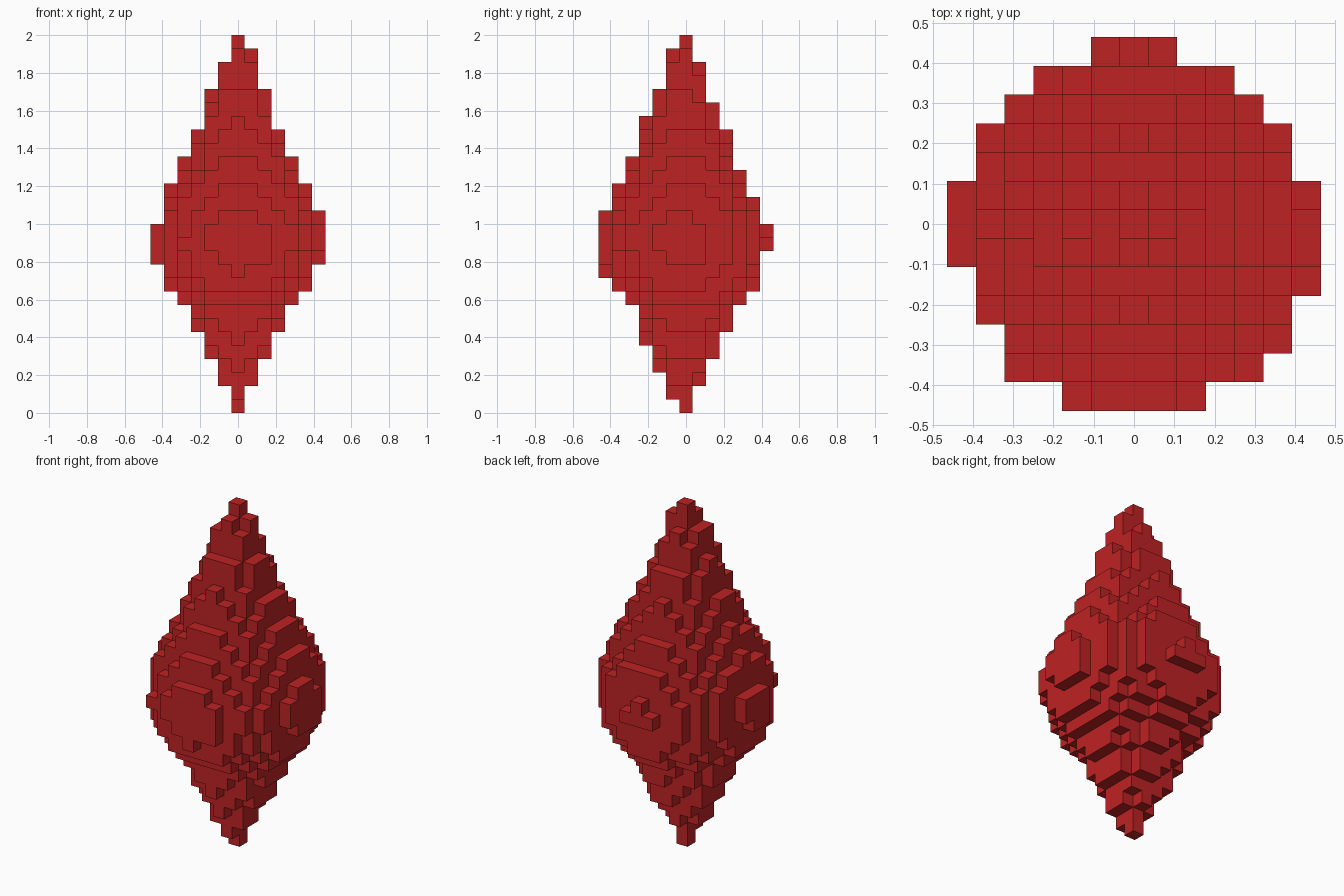
import bpy
import bmesh
from mathutils import Vector

cube = bpy.data.objects.get("Cube")
if cube:
    bpy.data.objects.remove(cube, do_unlink=True)

# Red gem material
red = bpy.data.materials.new("gem_red")
red.use_nodes = True
colour = (0.515, 0.016, 0.017, 1.0)
red.diffuse_color = colour
red.node_tree.nodes["Principled BSDF"].inputs["Base Color"].default_value = colour

# Radius of each block layer, bottom tip to top tip, measured in blocks
RADII = [0.5, 0.89, 1.4, 1.88, 2.4, 2.87, 3.37, 3.72, 4.58, 5.4,
         5.87, 6.13, 6.3, 6.25, 6, 5.57, 5.12, 4.6, 4.13, 3.68,
         3.28, 2.87, 2.5, 2.13, 1.74, 1.4, 1.02, 0.5]
SIZE = 2 / len(RADII)
AXIS = Vector((0.06, -0.2))   # the gem's axis sits slightly off the block grid


def layer_cells(level, radius):
    """Blocks whose centre lies inside the round section of one layer."""
    reach = range(-7, 8)
    return {(x, y, level) for x in reach for y in reach
            if (Vector((x, y)) - AXIS).length < radius}


def add_face(bm, cell, axis, sign):
    """One square side of a block, wound to face outward."""
    normal, side, up = Vector(), Vector(), Vector()
    normal[axis] = sign
    side[(axis + 1) % 3] = 1
    up = normal.cross(side)
    middle = Vector(cell) + Vector((0, 0, 0.5)) + normal / 2
    corners = [(-1, -1), (1, -1), (1, 1), (-1, 1)]
    bm.faces.new([bm.verts.new((middle + (side * s + up * t) / 2) * SIZE)
                  for s, t in corners])


# Fill the layers, then keep only the exposed sides
cells = set()
for level, radius in enumerate(RADII):
    cells |= layer_cells(level, radius)

bm = bmesh.new()
for cell in sorted(cells):
    for axis in range(3):
        for sign in (-1, 1):
            beside = list(cell)
            beside[axis] += sign
            if tuple(beside) not in cells:
                add_face(bm, cell, axis, sign)
bmesh.ops.remove_doubles(bm, verts=bm.verts, dist=SIZE / 100)

# Gem body
mesh = bpy.data.meshes.new("block_gem")
bm.to_mesh(mesh)
bm.free()
mesh.materials.append(red)
gem = bpy.data.objects.new("block_gem", mesh)
bpy.context.collection.objects.link(gem)
